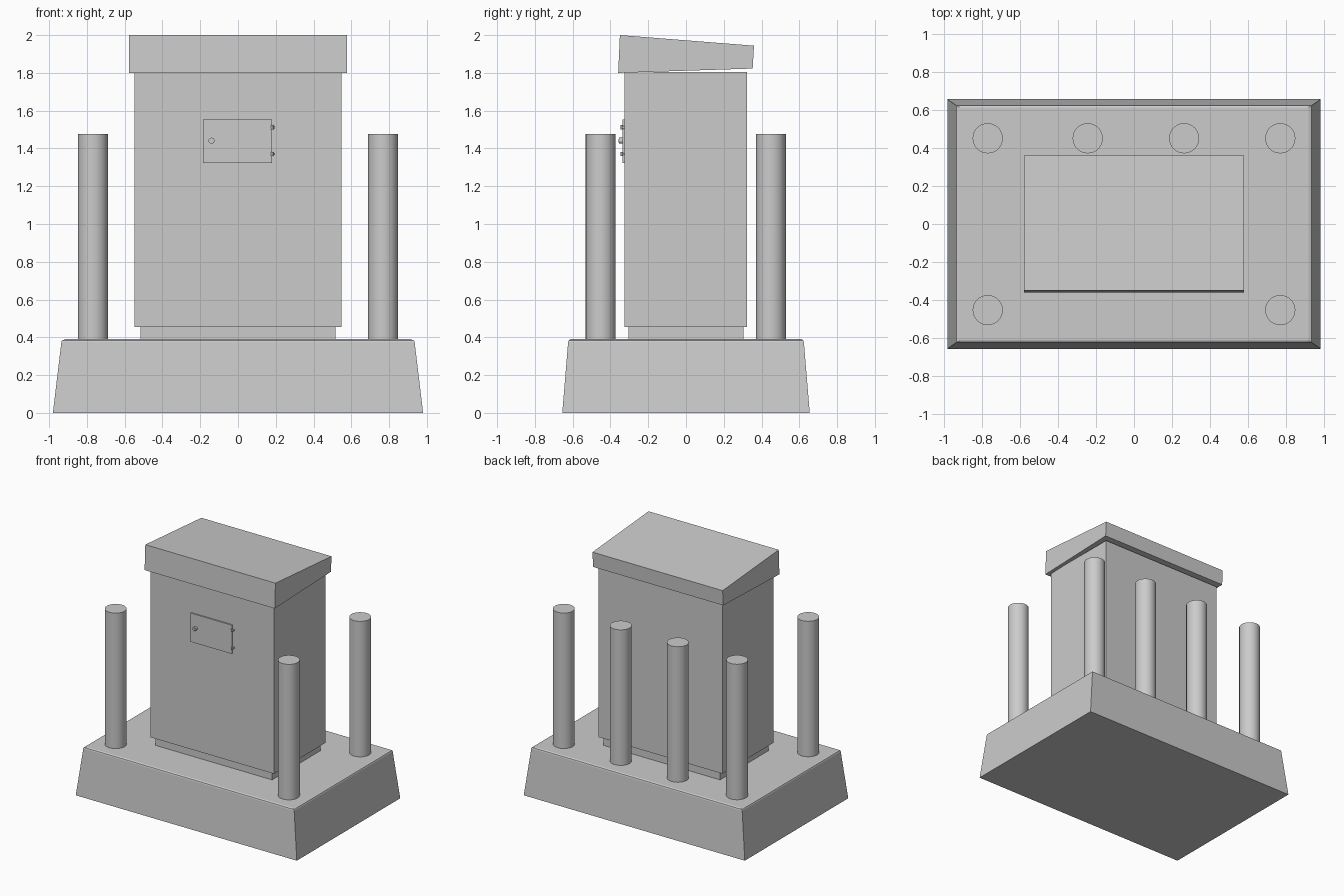
import bpy, bmesh, math

if "Cube" in bpy.data.objects:
    bpy.data.objects.remove(bpy.data.objects["Cube"])


def finish(name, bm):
    bmesh.ops.recalc_face_normals(bm, faces=bm.faces[:])
    me = bpy.data.meshes.new(name)
    bm.to_mesh(me)
    bm.free()
    ob = bpy.data.objects.new(name, me)
    bpy.context.collection.objects.link(ob)
    return ob


def box(name, x0, x1, y0, y1, z0, z1):
    bm = bmesh.new()
    bmesh.ops.create_cube(bm, size=1)
    for v in bm.verts:
        v.co.x = x1 if v.co.x > 0 else x0
        v.co.y = y1 if v.co.y > 0 else y0
        v.co.z = z1 if v.co.z > 0 else z0
    return finish(name, bm)


def cylinder(name, loc, radius, depth, rot=(0, 0, 0), segments=48):
    bpy.ops.mesh.primitive_cylinder_add(vertices=segments, radius=radius,
                                        depth=depth, location=loc, rotation=rot)
    ob = bpy.context.object
    ob.name = name
    bpy.ops.object.shade_smooth_by_angle(angle=math.radians(35))
    return ob


# Tapered concrete base: stacked rectangular rings (half x, half y, z)
bm = bmesh.new()
rings = []
for hx, hy, z in [(0.98, 0.655, 0), (0.935, 0.624, 0.375),
                  (0.931, 0.621, 0.384), (0.915, 0.612, 0.39)]:
    rings.append([bm.verts.new((sx * hx, sy * hy, z))
                  for sx, sy in ((-1, -1), (1, -1), (1, 1), (-1, 1))])
for a, b in zip(rings, rings[1:]):
    for i in range(4):
        j = (i + 1) % 4
        bm.faces.new((a[i], a[j], b[j], b[i]))
bm.faces.new(rings[0])
bm.faces.new(rings[-1])
finish("concrete_base", bm)

# Recessed plinth and cabinet body
box("plinth", -0.516, 0.516, -0.305, 0.305, 0.385, 0.457)
box("cabinet_body", -0.548, 0.548, -0.326, 0.323, 0.455, 1.806)

# Sloping roof: side profile extruded across x
bm = bmesh.new()
profile = [(-0.359, 1.80), (0.353, 1.823), (0.36, 1.944), (-0.35, 2.0)]
left = [bm.verts.new((-0.577, y, z)) for y, z in profile]
right = [bm.verts.new((0.577, y, z)) for y, z in profile]
bm.faces.new(left)
bm.faces.new(right)
for i in range(4):
    j = (i + 1) % 4
    bm.faces.new((left[i], left[j], right[j], right[i]))
finish("sloping_roof", bm)

# Bollards: front corners and a row of four at the back
for i, (x, y) in enumerate([(-0.768, -0.452), (0.768, -0.452), (-0.768, 0.45),
                            (0.768, 0.45), (-0.243, 0.45), (0.263, 0.45)]):
    cylinder(f"bollard_{i + 1}", (x, y, 0.93), 0.079, 1.092)

# Access door with lock and hinges
box("access_door", -0.184, 0.181, -0.337, -0.32, 1.322, 1.552)
cylinder("door_lock", (-0.14, -0.343, 1.441), 0.016, 0.024, (math.pi / 2, 0, 0), 24)
cylinder("lock_core", (-0.14, -0.346, 1.441), 0.009, 0.024, (math.pi / 2, 0, 0), 16)
for label, z in (("upper", 1.512), ("lower", 1.37)):
    box(f"{label}_hinge_leaf", 0.168, 0.196, -0.34, -0.32, z - 0.006, z + 0.006)
    cylinder(f"{label}_hinge_pin", (0.181, -0.34, z), 0.006, 0.022, segments=16)
